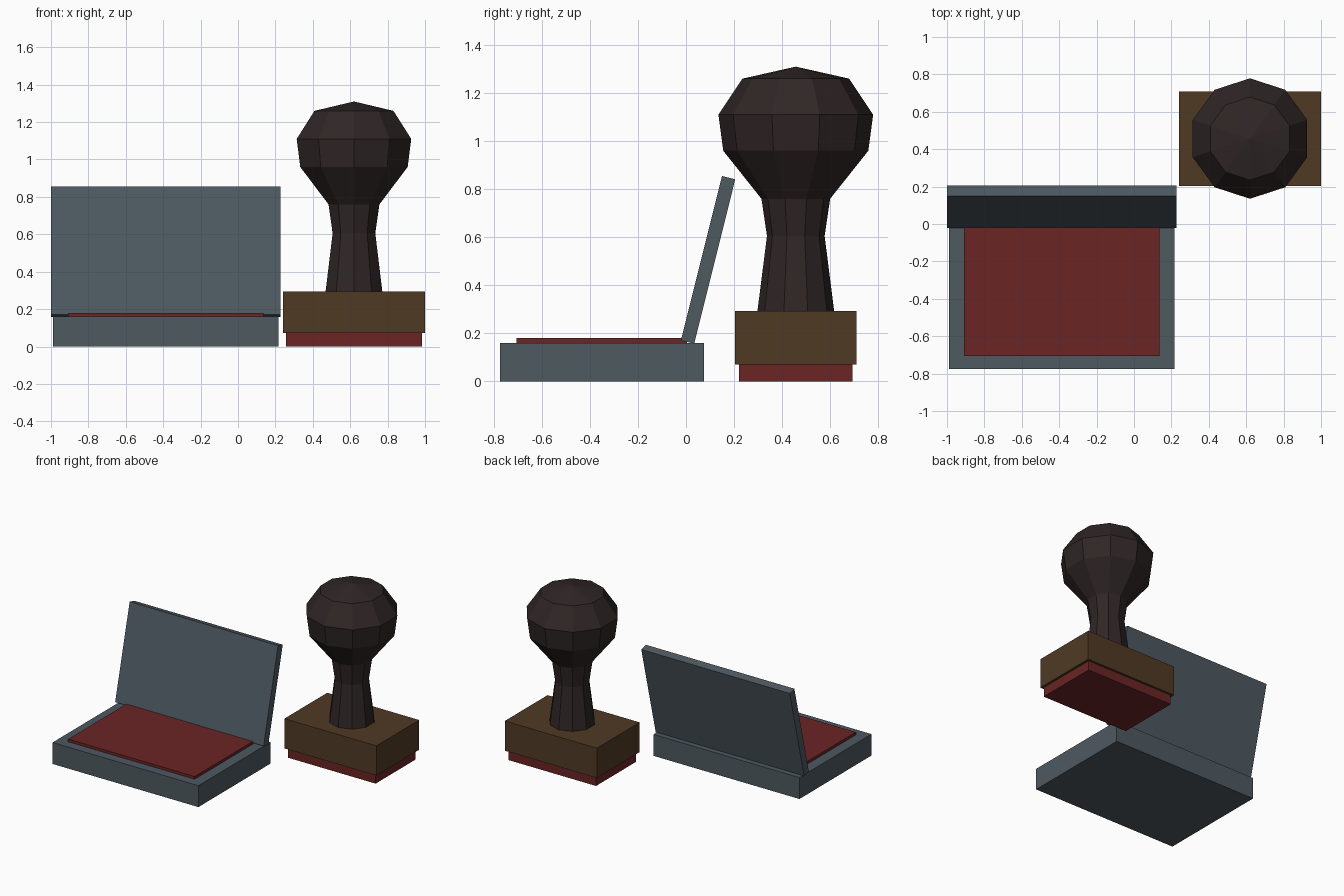
import bpy, bmesh, math
from mathutils import Matrix, Vector

cube = bpy.data.objects.get("Cube")
if cube:
    bpy.data.objects.remove(cube, do_unlink=True)


def material(name, color):
    m = bpy.data.materials.new(name)
    m.use_nodes = True
    m.diffuse_color = (*color, 1)
    m.node_tree.nodes["Principled BSDF"].inputs["Base Color"].default_value = (*color, 1)
    return m


steel = material("slate grey", (0.075, 0.1, 0.118))
ink = material("ink red", (0.145, 0.018, 0.018))
wood = material("brown wood", (0.08, 0.042, 0.018))
dark_wood = material("dark wood", (0.029, 0.019, 0.019))


def finish(name, bm, mat):
    bmesh.ops.recalc_face_normals(bm, faces=bm.faces)
    mesh = bpy.data.meshes.new(name)
    bm.to_mesh(mesh)
    bm.free()
    mesh.materials.append(mat)
    obj = bpy.data.objects.new(name, mesh)
    bpy.context.collection.objects.link(obj)
    return obj


def box(name, center, size, mat, tilt=0):
    bm = bmesh.new()
    bmesh.ops.create_cube(bm, size=1, matrix=Matrix.Diagonal((*size, 1)))
    obj = finish(name, bm, mat)
    obj.location = center
    obj.rotation_euler.x = tilt
    return obj


# Ink pad: tray, raised pad and the open lid leaning back
box("pad_tray", (-0.387, -0.35, 0.08), (1.205, 0.85, 0.16), steel)
box("ink_pad", (-0.387, -0.35, 0.165), (1.045, 0.71, 0.03), ink)
box("pad_lid", (-0.387, 0.092, 0.506), (1.226, 0.057, 0.705), steel, math.radians(-14))

# Stamp: rubber face and wooden block
SX, SY = 0.62, 0.457
box("stamp_rubber", (SX, SY, 0.036), (0.725, 0.473, 0.072), ink)
box("stamp_block", (SX, SY, 0.182), (0.76, 0.505, 0.222), wood)

# Turned ten-sided handle, lofted from (radius, height) rings
SIDES = 10
profile = [(0.16, 0.29), (0.12, 0.605), (0.143, 0.76), (0.302, 0.96),
           (0.322, 1.11), (0.222, 1.26)]
bm = bmesh.new()
rings = []
for r, z in profile:
    angles = [math.pi / 2 + math.tau * i / SIDES for i in range(SIDES)]
    rings.append([bm.verts.new((r * math.cos(a), r * math.sin(a), z)) for a in angles])
for low, high in zip(rings, rings[1:]):
    for i in range(SIDES):
        j = (i + 1) % SIDES
        bm.faces.new((low[i], low[j], high[j], high[i]))
tip = bm.verts.new((0, 0, 1.31))
for i in range(SIDES):
    bm.faces.new((rings[-1][i], rings[-1][(i + 1) % SIDES], tip))
bm.faces.new(rings[0])
handle = finish("stamp_handle", bm, dark_wood)
handle.location = Vector((SX, SY, 0))
